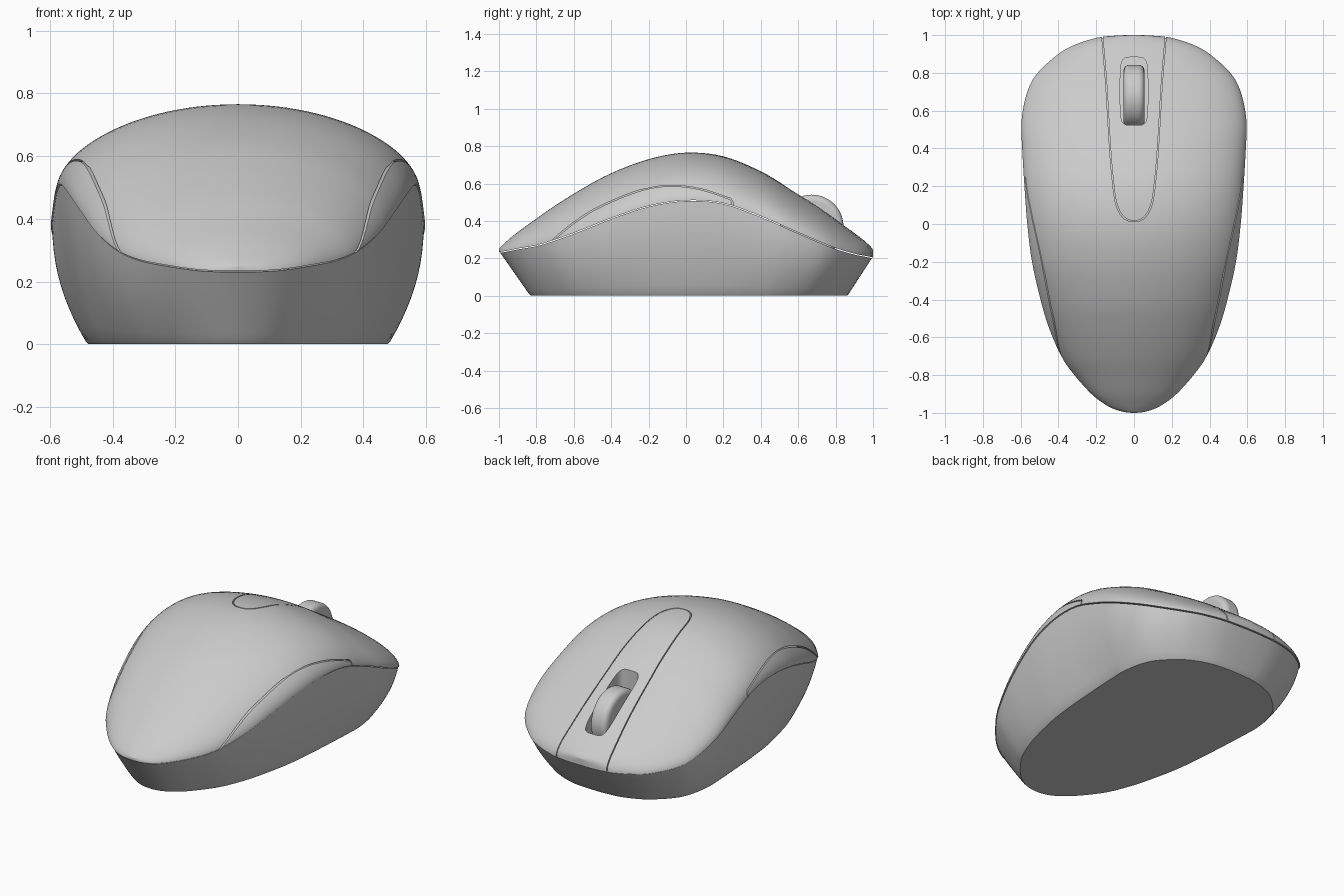
import bpy, bmesh, math
from math import copysign, cos, sin, pi

if "Cube" in bpy.data.objects:
    bpy.data.objects.remove(bpy.data.objects["Cube"])


def catmull(pts, n, before=None, after=None):
    """Smooth curve through points of any dimension."""
    p = [before or pts[0]] + pts + [after or pts[-1]]
    out = []
    for i in range(1, len(p) - 2):
        for k in range(n):
            t = k / n
            out.append(tuple(
                0.5 * (2 * b + (c - a) * t + (2 * a - 5 * b + 4 * c - d) * t * t
                       + (3 * b - a - 3 * c + d) * t ** 3)
                for a, b, c, d in zip(p[i - 1], p[i], p[i + 1], p[i + 2])))
    return out + [pts[-1]]


def make_object(name, bm):
    bmesh.ops.remove_doubles(bm, verts=bm.verts, dist=1e-5)
    bmesh.ops.recalc_face_normals(bm, faces=bm.faces)
    me = bpy.data.meshes.new(name)
    bm.to_mesh(me)
    bm.free()
    ob = bpy.data.objects.new(name, me)
    bpy.context.collection.objects.link(ob)
    return ob


def loft(name, rings):
    """Skin closed rings; the end rings collapse to lines and zip shut."""
    bm = bmesh.new()
    vs = [[bm.verts.new(c) for c in r] for r in rings]
    n = len(rings[0])
    for a, b in zip(vs, vs[1:]):
        for j in range(n):
            k = (j + 1) % n
            bm.faces.new((a[j], a[k], b[k], b[j]))
    return make_object(name, bm)


def prism(name, outline, lo, hi, axis):
    """Extrude a 2D outline along z (outline in xy) or x (outline in yz)."""
    bm = bmesh.new()
    ends = [[bm.verts.new((h, a, b) if axis == 'x' else (a, b, h)) for a, b in outline]
            for h in (lo, hi)]
    n = len(outline)
    for j in range(n):
        k = (j + 1) % n
        bm.faces.new((ends[0][j], ends[0][k], ends[1][k], ends[1][j]))
    bm.faces.new(ends[0])
    bm.faces.new(ends[1])
    ob = make_object(name, bm)
    ob.hide_render = True
    return ob


def boolean(ob, cutter, op):
    bpy.context.view_layer.objects.active = ob
    m = ob.modifiers.new("cut", 'BOOLEAN')
    m.object, m.operation, m.solver = cutter, op, 'EXACT'
    bpy.ops.object.modifier_apply(modifier=m.name)


def duplicate(ob, name):
    c = ob.copy()
    c.data = ob.data.copy()
    c.name = name
    bpy.context.collection.objects.link(c)
    return c


# Stations along the length: y, half width, seam height, crown height
stations = [
    (-1, 0, .235, .25), (-.99, .075, .235, .262), (-.96, .145, .24, .29),
    (-.9, .225, .252, .34), (-.8, .315, .27, .412), (-.7, .385, .30, .482),
    (-.55, .45, .355, .575), (-.4, .495, .415, .655), (-.2, .54, .48, .73),
    (0, .565, .51, .765), (.2, .58, .495, .745), (.4, .592, .425, .665),
    (.55, .595, .36, .575), (.7, .565, .295, .48), (.8, .51, .255, .41),
    (.9, .40, .225, .335), (.95, .31, .215, .297), (.985, .2, .208, .265),
    (.997, .1, .205, .25), (1, 0, .205, .245)]


def mirrored(p):
    return (p[0], -p[1], p[2], p[3])


rows = catmull(stations, 5, mirrored(stations[1]), mirrored(stations[-2]))

# Domed top shell
T = 56
shell = loft("top_shell", [
    [(w * cos(pi * j / T), y, rim + (top - rim) * max(0, sin(pi * j / T)) ** 1.15)
     for j in range(T + 1)] for y, w, rim, top in rows])

# Lower body, flaring from the flat base up to the seam
rings = []
for y, w, rim, top in rows:
    side = []
    for i in range(10, -1, -1):
        s = i / 10
        x = w * (.815 + .177 * s * (2 - s))
        side.append((x, (.015 + .855 * y) * (1 - s) + .994 * y * s, .01 + (rim - .014) * s))
    side.append((w * .80, .015 + .845 * y, 0))
    rings.append(side + [(-x, yy, z) for x, yy, z in reversed(side)])
body = loft("lower_body", rings)

# Outlines of the centre strip, the side grips and the wheel slot
half = [(.168, 1.1), (.164, .98), (.145, .75), (.124, .4), (.106, .2), (.088, .1), (.052, .037)]
strip_curve = catmull(half + [(0, .018)] + [(-x, y) for x, y in reversed(half)], 6)
grip_arc = catmull([(-.72, .285), (-.6, .385), (-.46, .472), (-.245, .56), (-.085, .585),
                    (.075, .567), (.235, .515)], 6)
grip_curve = grip_arc + [(.245, .50), (.245, .30), (-.72, .20)]


def power(v):
    return copysign(abs(v) ** .4, v)


slot_curve = [(.073 * power(cos(a)), .703 + .18 * power(sin(a)))
              for a in (2 * pi * (k + .5) / 48 for k in range(48))]


def strip_prism(d):
    return prism("strip_cutter", [(x + (copysign(d, x) if abs(x) > 1e-6 else 0), y - d)
                                  for x, y in strip_curve], -.1, 1, 'z')


def grip_prism(d, side):
    return prism("grip_cutter", [(y + copysign(d, y + .23), z + d) for y, z in grip_curve],
                 side * (.3 - d), side * .9, 'x')


# Separate the parts, leaving a narrow gap around each one
slot = prism("slot_cutter", slot_curve, -.1, 1, 'z')
cutters = [slot]
strip = duplicate(shell, "centre_strip")
parts = [shell, body, strip]
jobs = [(strip, strip_prism(0), strip_prism(.005))]
for side, label in ((1, "right"), (-1, "left")):
    grip = duplicate(shell, label + "_side_grip")
    parts.append(grip)
    jobs.append((grip, grip_prism(0, side), grip_prism(.005, side)))
for part, inner, outer in jobs:
    boolean(part, inner, 'INTERSECT')
    boolean(shell, outer, 'DIFFERENCE')
    cutters += [inner, outer]
boolean(strip, slot, 'DIFFERENCE')
for c in cutters:
    bpy.data.objects.remove(c, do_unlink=True)

# Scroll wheel
bpy.ops.mesh.primitive_cylinder_add(vertices=72, radius=.17, depth=.11,
                                    location=(0, .672, .37), rotation=(0, pi / 2, 0))
wheel = bpy.context.object
wheel.name = "scroll_wheel"
bev = wheel.modifiers.new("round", 'BEVEL')
bev.width, bev.segments = .03, 5
parts.append(wheel)

# Smooth shading with crisp part edges
for ob in parts:
    bpy.ops.object.select_all(action='DESELECT')
    ob.select_set(True)
    bpy.context.view_layer.objects.active = ob
    bpy.ops.object.shade_smooth_by_angle(angle=math.radians(35))
